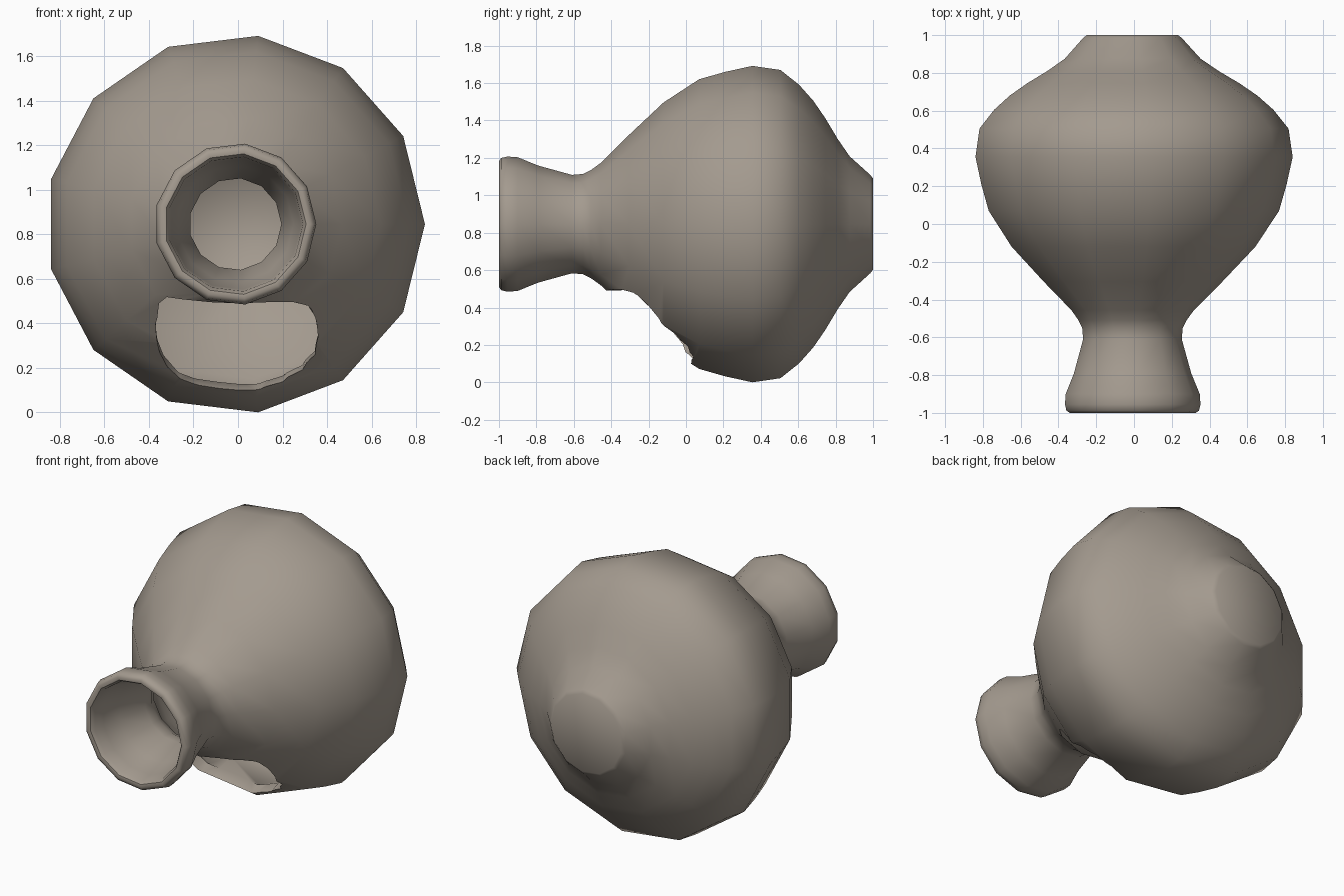
import bpy, bmesh, math

if "Cube" in bpy.data.objects:
    bpy.data.objects.remove(bpy.data.objects["Cube"])

SIDES = 13
CX, CZ = -0.012, 0.846      # lathe axis runs along y through this point

clay = bpy.data.materials.new("warm grey clay")
clay.diffuse_color = (0.37, 0.325, 0.275, 1)
clay.use_nodes = True
clay.node_tree.nodes["Principled BSDF"].inputs["Base Color"].default_value = clay.diffuse_color


def make_object(name, bm):
    bmesh.ops.recalc_face_normals(bm, faces=bm.faces[:])
    mesh = bpy.data.meshes.new(name)
    bm.to_mesh(mesh)
    bm.free()
    mesh.materials.append(clay)
    ob = bpy.data.objects.new(name, mesh)
    bpy.context.collection.objects.link(ob)
    return ob


def loft(name, rings):
    """Skin a list of equal-length point rings and cap both ends."""
    bm = bmesh.new()
    loops = [[bm.verts.new(p) for p in ring] for ring in rings]
    n = len(loops[0])
    for a, b in zip(loops, loops[1:]):
        for i in range(n):
            j = (i + 1) % n
            bm.faces.new((a[i], a[j], b[j], b[i]))
    bm.faces.new(loops[0])
    bm.faces.new(loops[-1])
    return make_object(name, bm)


def ring(r, y):
    return [(CX + r * math.cos(2 * math.pi * i / SIDES), y,
             CZ + r * math.sin(2 * math.pi * i / SIDES)) for i in range(SIDES)]


# Vase lying on its side: (radius, y) from the foot, over the lip, to the inside floor
outer = [(0.245, 1.0), (0.265, 0.985), (0.365, 0.875), (0.46, 0.81), (0.57, 0.745),
         (0.665, 0.68), (0.75, 0.605), (0.83, 0.505), (0.852, 0.355), (0.82, 0.21),
         (0.78, 0.07), (0.655, -0.12), (0.48, -0.305), (0.33, -0.455), (0.29, -0.51),
         (0.27, -0.55), (0.265, -0.61), (0.315, -0.79), (0.36, -0.90), (0.364, -0.955)]
lip = [(0.356, -0.988), (0.338, -1.0), (0.318, -0.997), (0.304, -0.975)]
inner = [(0.295, -0.90), (0.262, -0.79), (0.207, -0.61), (0.212, -0.54), (0.245, -0.475),
         (0.44, -0.265), (0.61, -0.085), (0.73, 0.10), (0.797, 0.355), (0.775, 0.485),
         (0.70, 0.575), (0.53, 0.705), (0.325, 0.84), (0.22, 0.94)]
vase = loft("broken_vase", [ring(r, y) for r, y in outer + lip + inner])

# Cutter for the hole in the belly, flared downwards so the broken wall shows
outline = [(-0.37, 0.42), (-0.355, 0.49), (-0.32, 0.518), (-0.25, 0.508), (-0.12, 0.495),
           (0.0, 0.49), (0.13, 0.495), (0.25, 0.495), (0.315, 0.482), (0.348, 0.44),
           (0.36, 0.37), (0.345, 0.29), (0.29, 0.215), (0.20, 0.155), (0.10, 0.128),
           (0.0, 0.12), (-0.10, 0.128), (-0.20, 0.15), (-0.28, 0.20), (-0.335, 0.27),
           (-0.362, 0.345)]


def hole_ring(y):
    return [(x, y, z + 0.4 * (y - 0.09) * max(0, (0.49 - z) / 0.37)) for x, z in outline]


cutter = loft("hole_cutter", [hole_ring(-0.65), hole_ring(0.28)])
cutter.hide_render = True

mod = vase.modifiers.new("hole", "BOOLEAN")
mod.operation = "DIFFERENCE"
mod.solver = "EXACT"
mod.object = cutter
bpy.context.view_layer.objects.active = vase
vase.select_set(True)
cutter.select_set(False)
bpy.ops.object.modifier_apply(modifier=mod.name)
bpy.data.objects.remove(cutter)

# Smooth wall, crisp foot and hole edges
bpy.ops.object.shade_smooth_by_angle(angle=math.radians(45))
